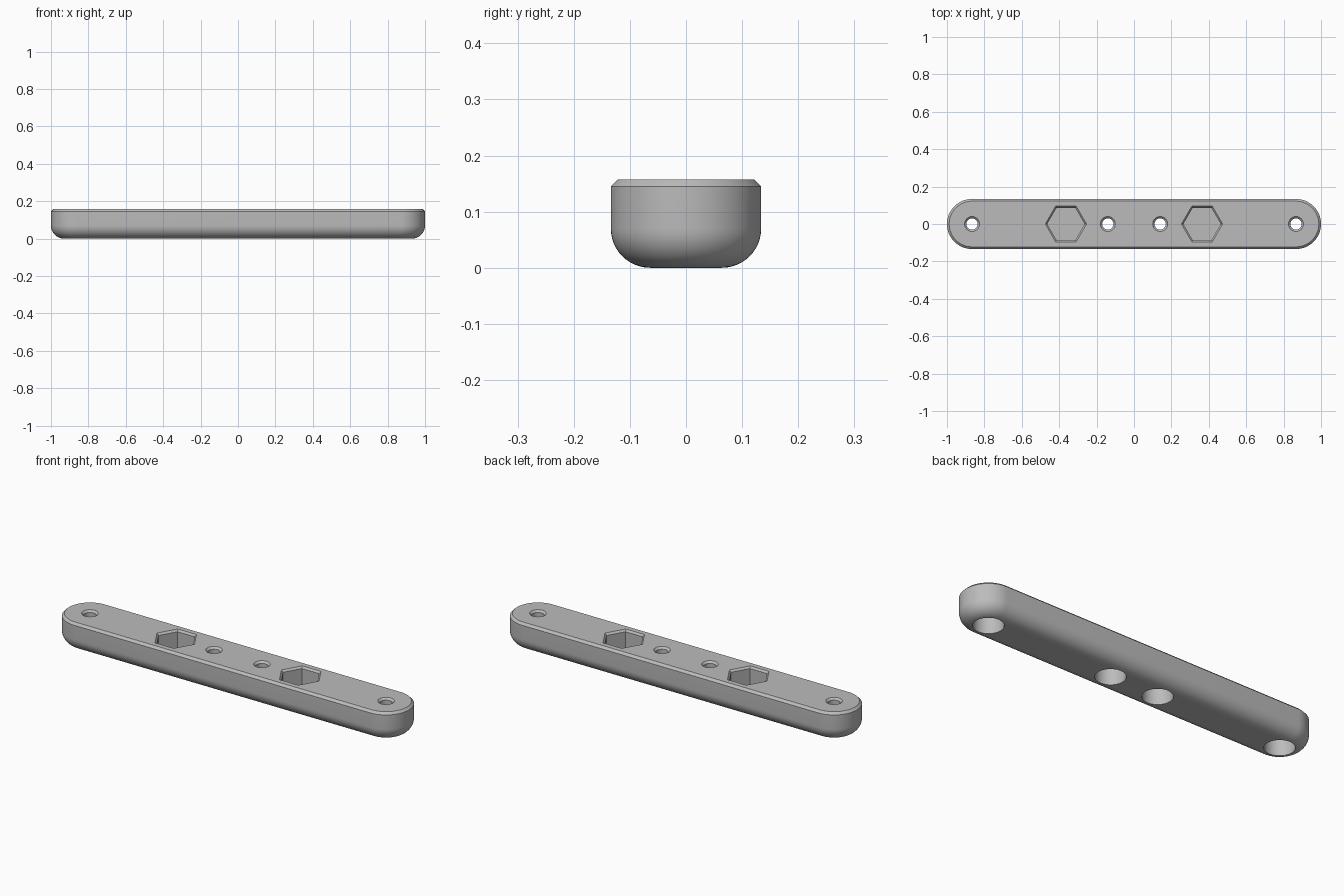
import bpy, bmesh, math

if "Cube" in bpy.data.objects:
    bpy.data.objects.remove(bpy.data.objects["Cube"], do_unlink=True)

HALF_WIDTH, HEIGHT, FILLET, CHAMFER = 0.134, 0.157, 0.07, 0.012
END = 1 - HALF_WIDTH

grey = bpy.data.materials.new("plain grey")
grey.use_nodes = True
colour = (0.5, 0.5, 0.5, 1)
grey.diffuse_color = colour
grey.node_tree.nodes["Principled BSDF"].inputs["Base Color"].default_value = colour


def loft(name, profile, sides, stretch=0.0, x=0.0):
    """Stack rings of (radius, z); stretch splits each ring into a slot shape."""
    bm = bmesh.new()
    rings = []
    for r, z in profile:
        ring = []
        for half in ((1, -1) if stretch else (1,)):
            count = sides // 2 + 1 if stretch else sides
            for i in range(count):
                a = 2 * math.pi * i / sides
                if stretch:
                    a -= half * math.pi / 2
                ring.append(bm.verts.new((x + half * stretch + r * math.cos(a), r * math.sin(a), z)))
        rings.append(ring)
    for low, high in zip(rings, rings[1:]):
        for i in range(len(low)):
            j = (i + 1) % len(low)
            bm.faces.new((low[i], low[j], high[j], high[i]))
    bm.faces.new(rings[0][::-1])
    bm.faces.new(rings[-1])
    mesh = bpy.data.meshes.new(name)
    bm.to_mesh(mesh)
    bm.free()
    obj = bpy.data.objects.new(name, mesh)
    bpy.context.collection.objects.link(obj)
    mesh.materials.append(grey)
    return obj


# Bar with rounded underside and chamfered top edge
profile = []
for i in range(13):
    a = math.pi / 2 * i / 12
    profile.append((HALF_WIDTH - FILLET * (1 - math.sin(a)), FILLET * (1 - math.cos(a))))
profile += [(HALF_WIDTH, HEIGHT - CHAMFER), (HALF_WIDTH - CHAMFER, HEIGHT)]
bar = loft("mounting_bar", profile, 64, END)

# Screw holes with wide bores below, and hexagonal pockets
hole = [(0.072, -0.02), (0.072, 0.095), (0.03, 0.095), (0.03, HEIGHT - 0.01),
        (0.04, HEIGHT), (0.04, HEIGHT + 0.02)]
pocket = [(0.1, 0.04), (0.1, HEIGHT - 0.01), (0.11, HEIGHT), (0.11, HEIGHT + 0.02)]
cutters = []
for side in (-1, 1):
    cutters.append(loft("outer_hole_cutter", hole, 48, x=side * END))
    cutters.append(loft("inner_hole_cutter", hole, 48, x=side * 0.14))
    cutters.append(loft("hex_pocket_cutter", pocket, 6, x=side * 0.364))

# Cut every opening, then drop the cutters
bpy.context.view_layer.objects.active = bar
for cutter in cutters:
    cutter.hide_render = True
    mod = bar.modifiers.new(cutter.name, "BOOLEAN")
    mod.operation, mod.solver, mod.object = "DIFFERENCE", "EXACT", cutter
    bpy.ops.object.modifier_apply(modifier=mod.name)
for cutter in cutters:
    bpy.data.objects.remove(cutter, do_unlink=True)

bpy.ops.object.select_all(action="DESELECT")
bar.select_set(True)
bpy.ops.object.shade_smooth_by_angle(angle=math.radians(30))
